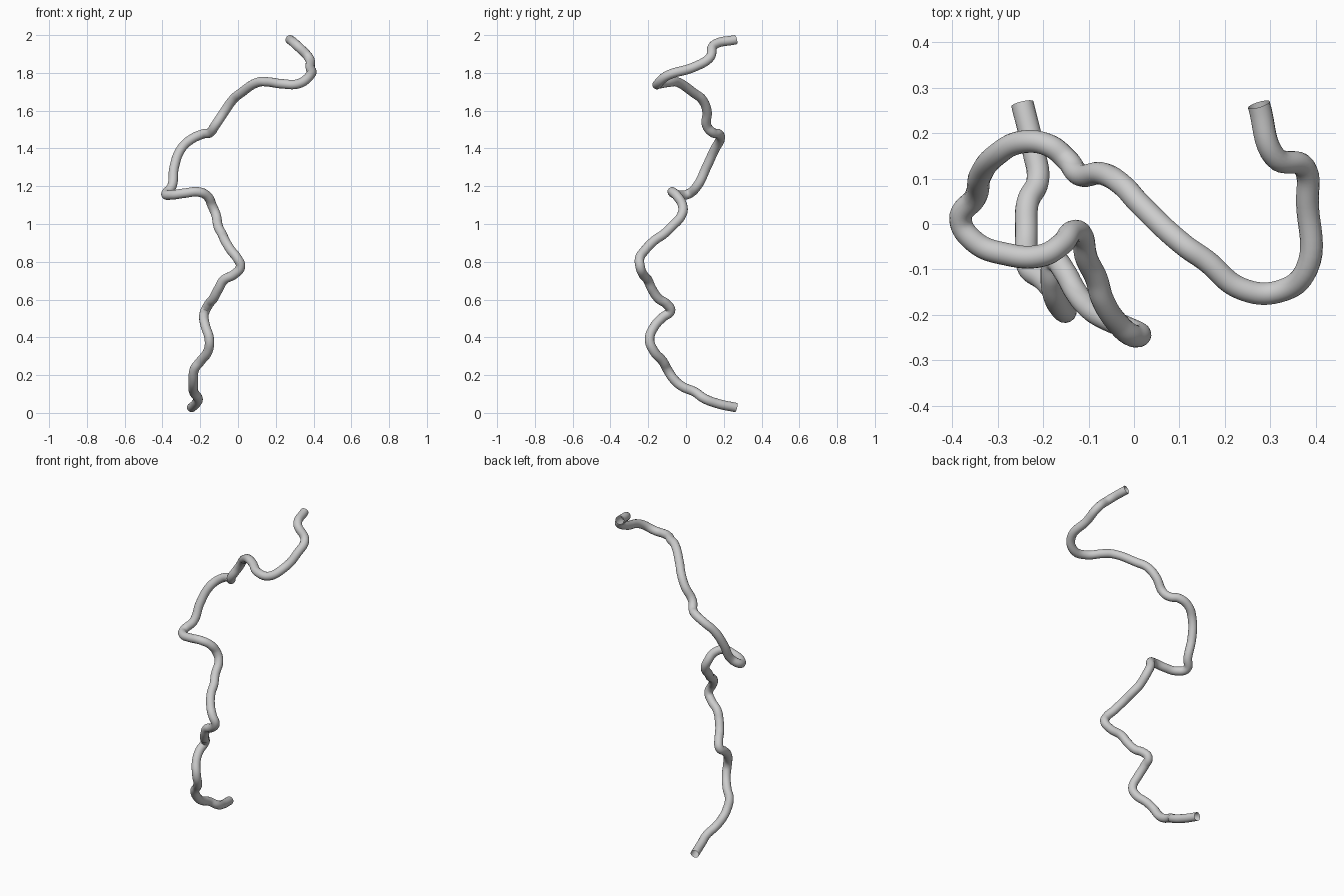
import bpy
import math

RADIUS = 0.025

# Centre line of the winding tube, bottom to top
path = [
    (-.246, .265, .028), (-.222, .165, .050), (-.212, .095, .077), (-.234, .048, .110),
    (-.237, -.020, .140), (-.237, -.062, .175), (-.230, -.100, .232), (-.200, -.122, .272),
    (-.158, -.172, .330), (-.152, -.193, .390), (-.172, -.167, .458), (-.181, -.122, .507),
    (-.174, -.082, .540), (-.153, -.105, .578), (-.131, -.145, .605), (-.104, -.180, .655),
    (-.075, -.202, .703), (-.018, -.228, .735), (.013, -.243, .775), (-.005, -.245, .820),
    (-.035, -.220, .858), (-.069, -.167, .913), (-.083, -.120, .945), (-.104, -.077, .985),
    (-.117, -.022, 1.050), (-.137, -.018, 1.097), (-.160, -.045, 1.145), (-.205, -.070, 1.169),
    (-.284, -.066, 1.163), (-.350, -.040, 1.154), (-.382, .010, 1.158), (-.350, .058, 1.200),
    (-.338, .108, 1.300), (-.303, .152, 1.395), (-.250, .180, 1.447), (-.187, .173, 1.476),
    (-.148, .142, 1.484), (-.122, .110, 1.520), (-.070, .111, 1.598), (-.025, .085, 1.660),
    (.013, .044, 1.692), (.112, -.048, 1.752), (.158, -.080, 1.752), (.235, -.142, 1.742),
    (.318, -.149, 1.742), (.380, -.100, 1.785), (.382, .045, 1.832), (.375, .125, 1.880),
    (.310, .148, 1.947), (.275, .263, 1.976),
]

# Round tube swept along a smooth spline, ends left open
curve = bpy.data.curves.new("winding_tube", 'CURVE')
curve.dimensions = '3D'
curve.resolution_u = 8
curve.bevel_depth = RADIUS
curve.bevel_resolution = 6
curve.use_fill_caps = False
curve.twist_mode = 'MINIMUM'
spline = curve.splines.new('BEZIER')
spline.bezier_points.add(len(path) - 1)
for point, co in zip(spline.bezier_points, path):
    point.co = co
    point.handle_left_type = point.handle_right_type = 'AUTO'

tube = bpy.data.objects.new("winding_tube", curve)
bpy.context.collection.objects.link(tube)
bpy.context.view_layer.objects.active = tube
tube.select_set(True)
bpy.ops.object.convert(target='MESH')
bpy.ops.object.shade_smooth_by_angle(angle=math.radians(40))
